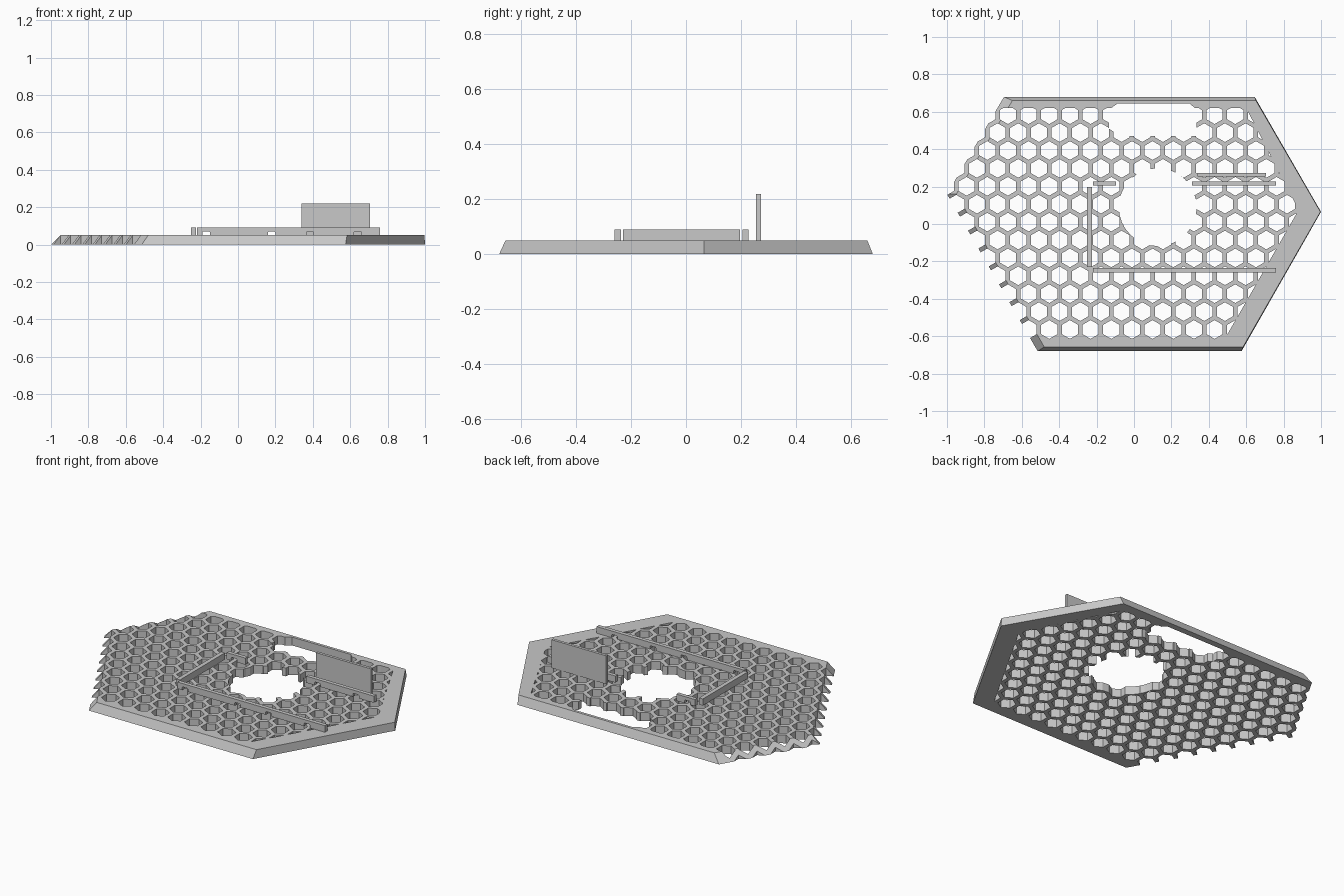
import bpy
import bmesh
import math

cube = bpy.data.objects.get("Cube")
if cube:
    bpy.data.objects.remove(cube, do_unlink=True)

grey = bpy.data.materials.new("light_grey")
grey.use_nodes = True
COLOUR = (0.58, 0.58, 0.58, 1)
grey.diffuse_color = COLOUR
grey.node_tree.nodes["Principled BSDF"].inputs["Base Color"].default_value = COLOUR


def add_prism(bm, low, high):
    """Join two matching rings of points into a closed solid."""
    a = [bm.verts.new(p) for p in low]
    b = [bm.verts.new(p) for p in high]
    bm.faces.new(a[::-1])
    bm.faces.new(b)
    for i in range(len(a)):
        j = (i + 1) % len(a)
        bm.faces.new((a[i], a[j], b[j], b[i]))


def finish(name, bm):
    bmesh.ops.recalc_face_normals(bm, faces=bm.faces)
    mesh = bpy.data.meshes.new(name)
    bm.to_mesh(mesh)
    bm.free()
    mesh.materials.append(grey)
    obj = bpy.data.objects.new(name, mesh)
    bpy.context.collection.objects.link(obj)
    return obj


def at_z(points, z):
    return [(x, y, z) for x, y in points]


def cutter(name, outlines):
    bm = bmesh.new()
    for pts in outlines:
        add_prism(bm, at_z(pts, -0.1), at_z(pts, 0.2))
    obj = finish(name, bm)
    obj.hide_render = True
    return obj


def cut(target, tool):
    mod = target.modifiers.new("cut", "BOOLEAN")
    mod.operation = "DIFFERENCE"
    mod.solver = "EXACT"
    mod.object = tool
    bpy.context.view_layer.objects.active = target
    bpy.ops.object.modifier_apply(modifier=mod.name)
    bpy.data.objects.remove(tool, do_unlink=True)


def circle(cx, cy, r, n, turn=0.0):
    return [(cx + r * math.cos(turn + math.tau * i / n),
             cy + r * math.sin(turn + math.tau * i / n)) for i in range(n)]


def clip(pts, region):
    """Keep the part of a polygon inside a convex counter-clockwise region."""
    for (ax, ay), (bx, by) in zip(region, region[1:] + region[:1]):
        def side(p):
            return (bx - ax) * (p[1] - ay) - (by - ay) * (p[0] - ax)
        kept = []
        for p, q in zip(pts, pts[1:] + pts[:1]):
            sp, sq = side(p), side(q)
            if sp >= 0:
                kept.append(p)
            if sp * sq < 0:
                t = sp / (sp - sq)
                kept.append((p[0] + t * (q[0] - p[0]), p[1] + t * (q[1] - p[1])))
        pts = kept
        if len(pts) < 3:
            return []
    return pts


# Bevelled six-sided base plate
HEIGHT = 0.05
outer = [(-0.515, -0.68), (0.575, -0.68), (1.0, 0.065),
         (0.645, 0.68), (-0.695, 0.68), (-1.0, 0.16)]
upper = [(-0.48, -0.657), (0.583, -0.657), (0.997, 0.065),
         (0.652, 0.66), (-0.65, 0.66), (-0.95, 0.16)]
bm = bmesh.new()
add_prism(bm, at_z(outer, 0), at_z(upper, HEIGHT))
plate = finish("honeycomb_plate", bm)

# Honeycomb holes, running out through the left edges
PITCH, RADIUS = 0.1105, 0.05
ROW = PITCH * math.sqrt(3) / 2
region = [(-1.3, -0.615), (0.485, -0.615), (0.88, 0.075), (0.6, 0.62), (-1.3, 0.62)]
cells = []
for row in range(-1, 14):
    for col in range(-8, 18):
        x = -0.453 + PITCH * (col + 0.5 * (row % 2))
        cell = clip(circle(x, -0.564 + ROW * row, RADIUS, 6, math.pi / 6), region)
        if cell and max(p[1] for p in cell) - min(p[1] for p in cell) > 0.01:
            cells.append(cell)
cut(plate, cutter("hole_cutter", cells))

# Round opening and the long slot behind it
cut(plate, cutter("opening_cutter", [circle(0.127, 0.09, 0.208, 32)]))
slot = [(-0.07, 0.47), (0.335, 0.47), (0.335, 0.61), (0.30, 0.643),
        (-0.09, 0.643), (-0.135, 0.61), (-0.135, 0.51)]
cut(plate, cutter("slot_cutter", [slot]))


def rib(name, x0, x1, y0, y1, top, notches=()):
    """Upright wall along x, with small notches in its lower edge."""
    profile = [(x0, HEIGHT)]
    for n in notches:
        profile += [(n - 0.02, HEIGHT), (n - 0.02, 0.065), (n - 0.015, 0.07),
                    (n + 0.015, 0.07), (n + 0.02, 0.065), (n + 0.02, HEIGHT)]
    profile += [(x1, HEIGHT), (x1, top), (x0, top)]
    bm = bmesh.new()
    add_prism(bm, [(x, y0, z) for x, z in profile], [(x, y1, z) for x, z in profile])
    return finish(name, bm)


# Low walls framing the opening, and the tall upright panel
rib("front_rib", -0.22, 0.76, -0.26, -0.236, 0.09, (-0.17, 0.18, 0.385, 0.64))
rib("back_right_rib", -0.22, -0.095, 0.205, 0.228, 0.09, (-0.17,))
rib("back_left_rib", 0.31, 0.76, 0.205, 0.228, 0.09, (0.385, 0.64))
rib("side_rib", -0.25, -0.225, -0.23, 0.197, 0.09)
rib("tall_panel", 0.34, 0.705, 0.255, 0.272, 0.22)
